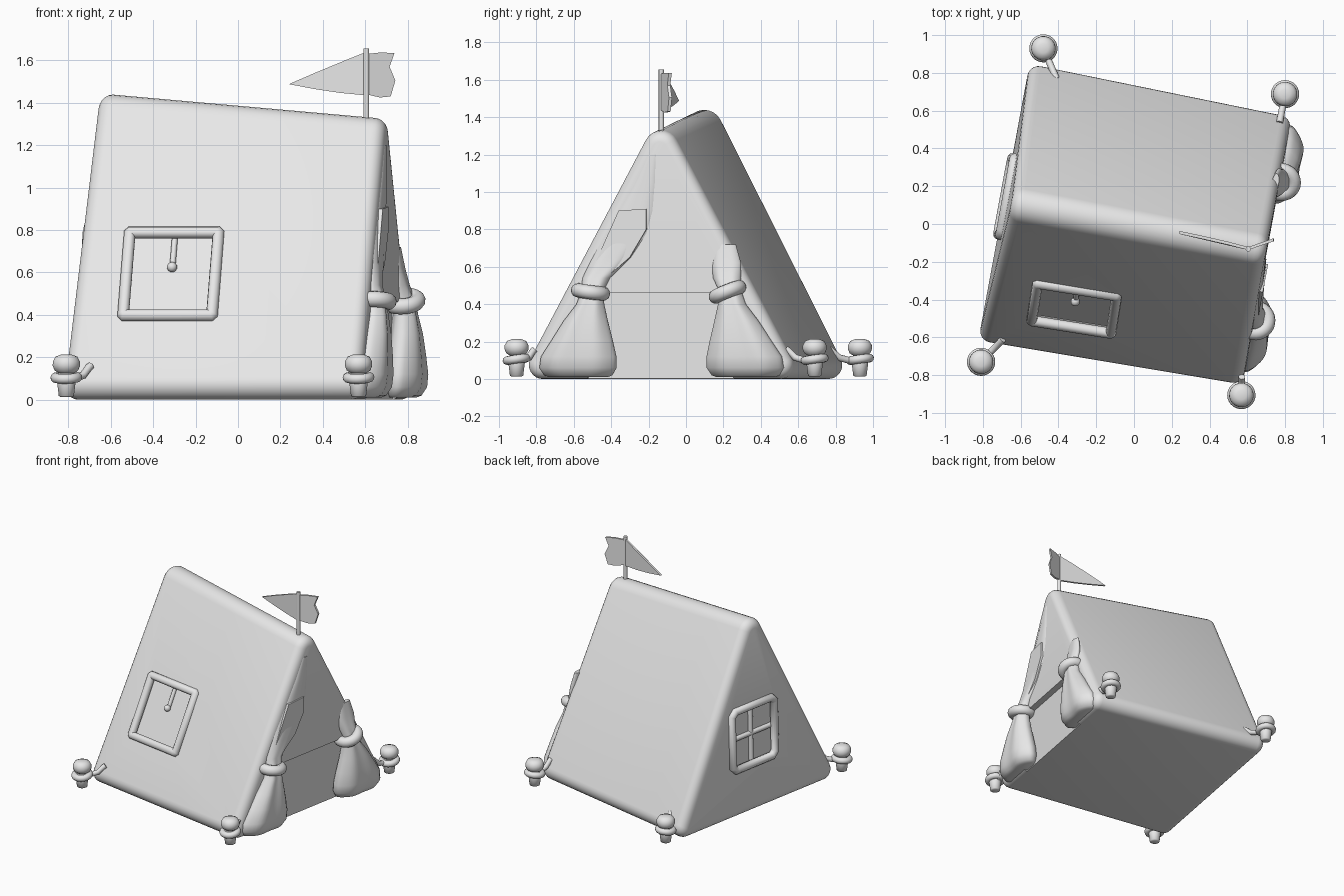
import bpy, bmesh, math
from mathutils import Vector as V, Matrix

if "Cube" in bpy.data.objects:
    bpy.data.objects.remove(bpy.data.objects["Cube"])

TURN = Matrix.Rotation(math.radians(-10.5), 4, 'Z')   # whole tent is turned a little
SHIFT = -0.012                                        # tent centre line
cloth = bpy.data.materials.new("light_grey")
cloth.diffuse_color = (0.8, 0.8, 0.8, 1)
cloth.use_nodes = True
cloth.node_tree.nodes["Principled BSDF"].inputs["Base Color"].default_value = cloth.diffuse_color


def finish(name, me, angle=35):
    me.transform(TURN)
    for p in me.polygons:
        p.use_smooth = True
    me.set_sharp_from_angle(angle=math.radians(angle))
    me.materials.clear()
    me.materials.append(cloth)
    ob = bpy.data.objects.new(name, me)
    bpy.context.collection.objects.link(ob)
    return ob


def loft(rings):
    """Mesh skinned over equal-length rings, with closed ends."""
    bm = bmesh.new()
    vs = [[bm.verts.new(p) for p in r] for r in rings]
    n = len(rings[0])
    for a, b in zip(vs, vs[1:]):
        for i in range(n):
            bm.faces.new((a[i], a[(i + 1) % n], b[(i + 1) % n], b[i]))
    bm.faces.new(vs[0][::-1])
    bm.faces.new(vs[-1])
    bmesh.ops.recalc_face_normals(bm, faces=bm.faces)
    me = bpy.data.meshes.new("part")
    bm.to_mesh(me)
    bm.free()
    return me


def tube(name, pts, r, cyclic=False):
    cu = bpy.data.curves.new(name, 'CURVE')
    cu.dimensions, cu.bevel_depth, cu.bevel_resolution = '3D', r, 4
    cu.use_fill_caps = True
    sp = cu.splines.new('POLY')
    sp.points.add(len(pts) - 1)
    for p, q in zip(sp.points, pts):
        p.co = (*q, 1)
    sp.use_cyclic_u = cyclic
    tmp = bpy.data.objects.new("tmp", cu)
    bpy.context.collection.objects.link(tmp)
    bpy.context.view_layer.update()
    me = bpy.data.meshes.new_from_object(
        tmp.evaluated_get(bpy.context.evaluated_depsgraph_get()))
    bpy.data.objects.remove(tmp)
    return finish(name, me, 50)


def ring(name, c, major, minor, tilt=0):
    m = Matrix.Translation(c) @ Matrix.Rotation(tilt, 4, 'X')
    return tube(name, [m @ V((major * math.cos(a), major * math.sin(a), 0))
                       for a in (math.tau * i / 28 for i in range(28))], minor, True)


def lathe(name, profile, x, y):
    finish(name, loft([[V((x + r * math.cos(math.tau * i / 20), y + r * math.sin(math.tau * i / 20), z))
                        for i in range(20)] for r, z in profile]), 60)


def section(u_low, u_top, half, top, r_low, r_top, inset=0.0):
    """Rounded triangle standing across the tent, shrunk by inset."""
    s = math.atan2(half, top)
    out = []
    k = r_low / math.tan((math.pi / 2 - s) / 2)
    for cy, cz, r, a0, a1 in ((half - k, r_low, r_low, -math.pi / 2, s),
                              (0, top - r_top / math.sin(s), r_top, s, math.pi - s),
                              (k - half, r_low, r_low, math.pi - s, 1.5 * math.pi)):
        for i in range(9):
            a = a0 + (a1 - a0) * i / 8
            z = cz + (r - inset) * math.sin(a)
            out.append(V((u_low + (u_top - u_low) * z / top,
                          SHIFT + cy + (r - inset) * math.cos(a), z)))
    return out


# window planes: origin on the cloth, x across, y up, z outward
def plane(o, x, y):
    x = x.normalized()
    z = x.cross(y).normalized()
    y = z.cross(x)
    return Matrix.Translation(o) @ Matrix((x, y, z)).transposed().to_4x4()


def slope(u, z):
    t = (u + 0.7) / 1.41
    h, top = 0.79 - 0.02 * t, 1.56 - 0.125 * t
    return V((u, SHIFT - h * (1 - z / top), z))


side_win = plane(slope(-0.23, 0.59), slope(0, 0.59) - slope(-0.4, 0.59),
                 slope(-0.23, 0.8) - slope(-0.23, 0.4))
back_win = plane(V((-0.682, 0.02, 0.59)), V((0, -1, 0)), V((0.045, 0, 1.56)))


# tent body with rounded end rims, window and doorway recesses cut in
R = 0.06
steps = [math.pi / 2 * i / 5 for i in range(6)]
rings = [section(-0.70 + R * (1 - math.sin(a)), -0.655 + R * (1 - math.sin(a)), 0.79, 1.56, 0.075, 0.1,
                 R * (1 - math.cos(a))) for a in reversed(steps)]
rings += [section(0.72 - R * (1 - math.sin(a)), 0.715 - R * (1 - math.sin(a)), 0.77, 1.435, 0.075, 0.095,
                  R * (1 - math.cos(a))) for a in steps]
body = bpy.data.objects.new("cut", loft(rings))
bpy.context.collection.objects.link(body)


def box(m, hx, hy, hz):
    return [[m @ V((x * hx, y * hy, z)) for x, y in ((-1, -1), (1, -1), (1, 1), (-1, 1))]
            for z in (-hz, hz)]


door = [[V((u, y, z)) for y, z in ((-0.41, -0.05), (0.39, -0.05), (0.35, 0.46), (-0.37, 0.46))]
        for u in (0.67, 0.9)]
cutters = []
for shape in (box(side_win, 0.21, 0.215, 0.03), box(back_win, 0.21, 0.215, 0.03), door):
    c = bpy.data.objects.new("cutter", loft(shape))
    c.hide_render = True
    bpy.context.collection.objects.link(c)
    mod = body.modifiers.new("recess", 'BOOLEAN')
    mod.operation, mod.object, mod.solver = 'DIFFERENCE', c, 'EXACT'
    cutters.append(c)
bpy.context.view_layer.update()
cut = bpy.data.meshes.new_from_object(body.evaluated_get(bpy.context.evaluated_depsgraph_get()))
for o in cutters + [body]:
    bpy.data.objects.remove(o)
finish("tent_body", cut)

# window frames with softened corners, bars, cord and knob
for name, m, hx, hy, c in (("side_window", side_win, 0.212, 0.22, 0.006),
                           ("back_window", back_win, 0.205, 0.22, 0.03)):
    pts = []
    for sx, sy in ((-1, -1), (1, -1), (1, 1), (-1, 1)):
        pair = [(sx * hx, sy * (hy - c)), (sx * (hx - c), sy * hy)]
        pts += pair if sx * sy > 0 else pair[::-1]
    tube(name + "_frame", [m @ V((x, y, 0.006)) for x, y in pts], 0.03, True)
tube("side_window_cord", [side_win @ V((0, y, -0.022)) for y in (0.04, 0.2)], 0.014)
knob = side_win @ V((0, 0.045, -0.01))
lathe("side_window_knob", [(0.024 * math.sin(a), knob.z - 0.024 * math.cos(a))
                           for a in (0.1 + 2.94 * i / 8 for i in range(9))], knob.x, knob.y)
for a, b in (((0, -0.2), (0, 0.2)), ((-0.2, 0), (0.2, 0))):
    tube("back_window_bar", [back_win @ V((*p, -0.022)) for p in (a, b)], 0.018)


# curtains: pleated lofts pinched at the tie; rows are z, u, v, half depth, half width
def curtain(name, rows, side, folds=5):
    out = []
    for z, u, v, du, dv in rows:
        rg = []
        for i in range(40):
            a = math.tau * i / 40
            f = 1 + (0.09 if z < 0.5 else 0.04) * math.cos(folds * a + math.pi)
            rg.append(V((u + du * f * math.cos(a), side * (v + dv * math.sin(a)), z)))
        out.append(rg)
    finish(name, loft(out), 60)


lower = [(0.54, 0.715, 0.355, 0.04, 0.075), (0.47, 0.725, 0.375, 0.055, 0.06),
         (0.40, 0.73, 0.385, 0.06, 0.075), (0.31, 0.73, 0.41, 0.075, 0.12),
         (0.21, 0.725, 0.43, 0.088, 0.165), (0.12, 0.72, 0.45, 0.097, 0.205),
         (0.06, 0.715, 0.455, 0.095, 0.21), (0.02, 0.705, 0.455, 0.08, 0.185),
         (0.01, 0.70, 0.455, 0.06, 0.16)]
long_top = [(1.20, 0.70, 0.05, 0.02, 0.03), (1.05, 0.70, 0.09, 0.025, 0.07),
            (0.90, 0.70, 0.14, 0.03, 0.11), (0.78, 0.70, 0.19, 0.035, 0.125),
            (0.65, 0.705, 0.27, 0.038, 0.11)]
short_top = [(0.72, 0.695, 0.34, 0.02, 0.06), (0.62, 0.705, 0.35, 0.028, 0.08)]
curtain("left_curtain", long_top + lower, -1)
curtain("right_curtain", short_top + lower, 1)
ring("left_curtain_tie", V((0.725, -0.385, 0.465)), 0.068, 0.038, math.radians(-8))
ring("right_curtain_tie", V((0.725, 0.36, 0.465)), 0.068, 0.038, math.radians(22))

# folded flap on the left curtain
flap = [(-0.23, 0.9), (-0.08, 0.91), (-0.08, 0.8), (-0.17, 0.65), (-0.31, 0.53), (-0.39, 0.55)]
finish("curtain_flap", loft([[V((u, y, z)) for y, z in flap] for u in (0.70, 0.737)]))

# corner pegs with rope loops
peg_profile = [(0.026, 0.012), (0.036, 0.018), (0.045, 0.09), (0.036, 0.125), (0.056, 0.138),
               (0.065, 0.16), (0.064, 0.18), (0.052, 0.203), (0.025, 0.213)]
for x, y, ax, ay in ((-0.663, -0.865, -0.58, -0.74), (0.724, -0.787, 0.71, -0.70),
                     (0.661, 0.822, 0.66, 0.68), (-0.641, 0.827, -0.55, 0.69)):
    lathe("peg", peg_profile, x, y)
    ring("peg_loop", V((x, y, 0.105)), 0.052, 0.023, math.radians(8))
    d = V((ax - x, ay - y, 0))
    p = V((x, y, 0.10))
    tube("peg_rope", [p + d * 0.4, p + d * 0.75 + V((0, 0, 0.015)), p + d + V((0, 0, 0.05)),
                      p + d * 1.1 + V((0, 0, 0.06))], 0.018)

# flag and pole
base = TURN.inverted() @ V((0.605, -0.132, 0))
tube("flag_pole", [base + V((0, 0, z)) for z in (1.28, 1.655)], 0.014)


def flag(name, outline):
    """Outline rows are world x, y, z."""
    inv = TURN.inverted()
    finish(name, loft([[inv @ V((x, y + s, z)) for x, y, z in outline] for s in (-0.008, 0.008)]))


flag("flag_pennant", [(0.24, -0.045, 1.488), (0.36, -0.07, 1.465), (0.48, -0.098, 1.447),
                      (0.605, -0.13, 1.435), (0.605, -0.13, 1.64), (0.50, -0.102, 1.598),
                      (0.36, -0.07, 1.54)])
flag("flag_tail", [(0.605, -0.13, 1.44), (0.67, -0.107, 1.425), (0.72, -0.09, 1.43),
                   (0.742, -0.083, 1.505), (0.715, -0.092, 1.57), (0.738, -0.084, 1.635),
                   (0.67, -0.107, 1.637), (0.605, -0.13, 1.63)])
